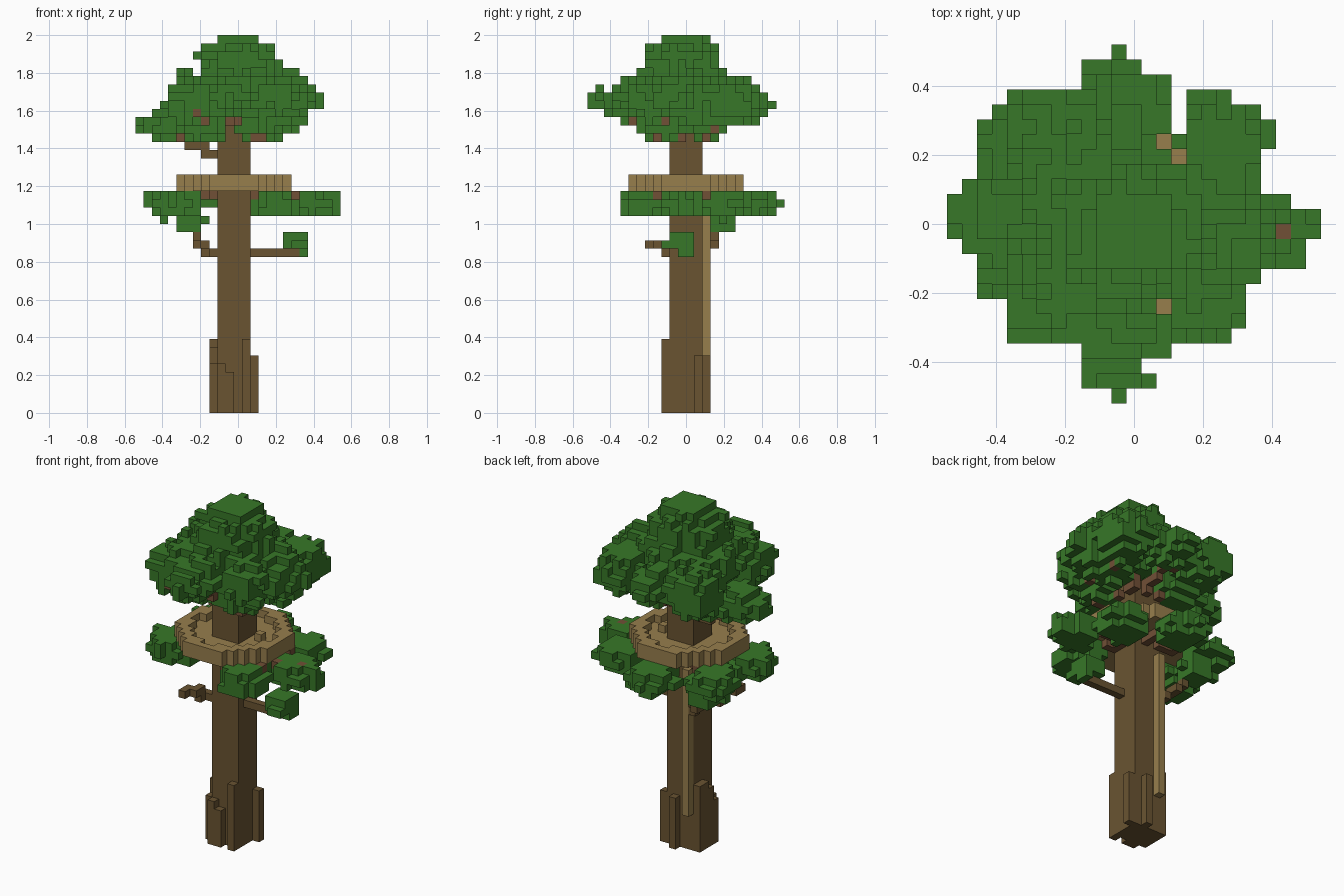
import bpy
import bmesh
from mathutils import Vector, noise

cube = bpy.data.objects.get("Cube")
if cube:
    bpy.data.objects.remove(cube)

V = 2 / 46                     # edge of one block
ORIGIN = Vector((12.5, 12, 0))  # grid centre in blocks


def material(name, rgb):
    m = bpy.data.materials.new(name)
    m.use_nodes = True
    m.diffuse_color = (*rgb, 1)
    bsdf = m.node_tree.nodes["Principled BSDF"]
    bsdf.inputs["Base Color"].default_value = (*rgb, 1)
    bsdf.inputs["Roughness"].default_value = 0.9
    return m


LEAF = material("leaf green", (.038, .185, .021))
BARK = material("bark brown", (.142, .088, .031))
BRANCH = material("branch brown", (.165, .080, .037))
PLANK = material("plank tan", (.310, .210, .073))


def block_part(name, cells, mat):
    """Mesh of the outer faces of a set of grid cells."""
    bm = bmesh.new()
    verts = {}

    def vert(p):
        key = tuple(p)
        if key not in verts:
            verts[key] = bm.verts.new((Vector(p) - ORIGIN) * V)
        return verts[key]

    for c in cells:
        for axis in range(3):
            u, w = (axis + 1) % 3, (axis + 2) % 3
            for side in (0, 1):
                n = list(c)
                n[axis] += 2 * side - 1
                if tuple(n) in cells:
                    continue
                loop = []
                for a, b in ((0, 0), (1, 0), (1, 1), (0, 1)):
                    p = list(c)
                    p[axis] += side
                    p[u] += a
                    p[w] += b
                    loop.append(vert(p))
                bm.faces.new(loop if side else loop[::-1])
    mesh = bpy.data.meshes.new(name)
    bm.to_mesh(mesh)
    bm.free()
    mesh.materials.append(mat)
    ob = bpy.data.objects.new(name, mesh)
    bpy.context.collection.objects.link(ob)


def box(i0, i1, j0, j1, k0, k1):
    return {(i, j, k) for i in range(i0, i1) for j in range(j0, j1) for k in range(k0, k1)}


def clump(x, y, z, rx, ry, rz, power, low, high):
    """Lumpy cluster of leaf blocks; a low power is pointed, a high one boxy."""
    cells = set()
    for i, j, k in box(0, 25, 0, 24, low, high):
        d = (abs((i + .5 - x) / rx) ** power + abs((j + .5 - y) / ry) ** power
             + abs((k + .5 - z) / rz) ** power)
        if d < 1 + .6 * noise.noise(Vector((i, j, k)) * .63):
            cells.add((i, j, k))
    return cells


def limb(*points):
    """Chain of blocks stepping through the given cells."""
    cells = set()
    for a, b in zip(points, points[1:]):
        a, b = Vector(a), Vector(b)
        n = int(max(abs(x) for x in b - a)) * 2
        for s in range(n + 1):
            cells.add(tuple(round(x) for x in a.lerp(b, s / n)))
    return cells


# Trunk with root columns: (column, row, height)
trunk = box(10, 14, 10, 14, 0, 35)
for i, j, h in ((9, 13, 9), (9, 12, 9), (9, 11, 8), (9, 10, 6), (10, 9, 6), (11, 9, 5),
                (13, 9, 9), (14, 13, 7), (12, 14, 7)):
    trunk |= box(i, i + 1, j, j + 1, 0, h)
block_part("trunk", trunk, BARK)

# Ladder pole on the back
block_part("ladder", box(10, 11, 14, 15, 5, 25), PLANK)

# Round platform with a raised rim and one step
deck = {(15, 12, 28)}
for i, j, k in box(5, 19, 5, 19, 27, 29):
    d = ((i + .5 - 12) ** 2 + (j + .5 - 12) ** 2) / 49
    if d < 1 and (k == 27 or d > .66):
        deck.add((i, j, k))
block_part("platform", deck - trunk, PLANK)

# Upper crown: cone-shaped top, middle, then clusters on the outer limbs
crown = set()
for c in ((12.5, 11.5, 42, 5.1, 4.9, 4.2, 1.8),
          (12, 11.5, 39.3, 7, 6.6, 3.4, 1.8),
          (3.9, 12.5, 35, 3.6, 3.2, 2.2, 1.9),
          (6.9, 7.3, 37.8, 3.2, 3.3, 2.9, 2.5),
          (7.1, 17.9, 37.8, 3.2, 3.3, 2.9, 2.6),
          (11.3, 4.4, 38.3, 3.2, 4, 2.4, 1.6),
          (16.7, 7.5, 38, 3.3, 3.1, 3, 1.7),
          (18.7, 11.8, 38.3, 3.7, 3.6, 3, 1.7),
          (18.4, 17.2, 37.5, 3.2, 3.4, 2.8, 2),
          (12.2, 18.6, 37.5, 3, 3.8, 2.3, 1.7),
          (8.2, 9.4, 35, 3.3, 2.6, 2.2, 1.9),
          (14.7, 9.2, 35, 2.9, 2.5, 2.2, 1.9),
          (17.5, 13.5, 35.6, 3.2, 2.8, 2, 1.8),
          (8, 14.5, 35, 3, 2.6, 2.2, 1.9)):
    crown |= clump(*c, 33, 46)
crown |= {(11, 0, 38), (0, 11, 34), (0, 12, 34), (0, 12, 35), (22, 12, 38), (11, 22, 37)}
crown |= limb((11, 1, 38), (11, 3, 38)) | limb((1, 12, 34), (3, 12, 34))
crown |= box(10, 15, 9, 14, 45, 46)
# gaps between the clusters, open to the platform
for i, j in ((14, 6), (14, 17), (15, 16), (15, 18), (22, 11)):
    crown -= box(i, i + 1, j, j + 1, 33, 46)
crown = {c for c in crown if c[0] < 23} - trunk

# Leaf clusters around the platform
lower = set()
for c in ((4.7, 9.3, 25.6, 3.5, 3, 2.1, 1.8),
          (5.1, 17, 25.6, 3.2, 2.9, 2.1, 1.7),
          (11.8, 20.2, 25.6, 3.2, 3, 2.1, 1.7),
          (18.4, 17, 25.6, 3.2, 3.1, 2.1, 1.8),
          (21.7, 11.5, 25.6, 3, 2.8, 2.1, 1.8),
          (17.2, 6.9, 25.6, 3, 2.9, 2.1, 2.3)):
    lower |= clump(*c, 24, 27)
lower |= clump(6.6, 16.5, 23.5, 2, 1.8, 1.6, 2.4, 22, 25)
lower |= limb((11, 21, 25), (11, 23, 25)) | limb((22, 11, 24), (24, 11, 24))
lower |= {(24, 12, 24), (24, 11, 25), (3, 16, 23), (1, 10, 25), (1, 10, 26)}
lower -= trunk

bough_leaves = box(18, 21, 10, 13, 20, 22) | box(19, 21, 9, 12, 20, 21) | box(20, 21, 11, 13, 19, 20)

# Branch tips that poke out of the leaves on the front and on the left side
leaves = crown | lower
tips = {(22, 11, 26)}
for i, k in ((5, 33), (7, 36), (11, 34), (11, 35), (14, 33), (15, 33), (14, 26), (19, 26)):
    tips.add(min((c for c in leaves if c[0] == i and c[2] == k),
                 key=lambda c: c[1], default=(12, 12, 36)))
for j, k in ((5, 35), (15, 34), (8, 26), (14, 26)):
    tips.add(max((c for c in leaves if c[1] == j and c[2] == k),
                 key=lambda c: c[0], default=(12, 12, 36)))
leaves = (leaves | bough_leaves) - tips

block_part("upper_leaves", crown - tips, LEAF)
block_part("lower_leaves", lower - tips, LEAF)
block_part("low_bough_leaves", bough_leaves, LEAF)

# Bare outer boughs
boughs = limb((14, 11, 19), (19, 11, 19))
boughs |= limb((9, 10, 19), (8, 9, 19), (8, 9, 20), (7, 7, 20))
boughs |= limb((9, 14, 19), (8, 15, 20), (7, 15, 21), (7, 16, 23))
boughs |= limb((9, 12, 31), (8, 12, 31), (7, 12, 32), (4, 12, 33))
block_part("boughs", boughs - trunk - leaves - tips, BARK)

# Branches carrying the clusters
limbs = set(tips)
for i, j in ((5, 9), (5, 17), (12, 19), (18, 17), (22, 11), (17, 8)):
    limbs |= limb((12, 12, 26), (i, j, 26))
for i, j, k in ((7, 7, 36), (7, 17, 36), (12, 5, 36), (18, 8, 36), (18, 17, 36), (12, 18, 36)):
    limbs |= limb((12, 12, 32), (i, j, k))
block_part("branches", limbs - trunk - leaves - (boughs - tips), BRANCH)
